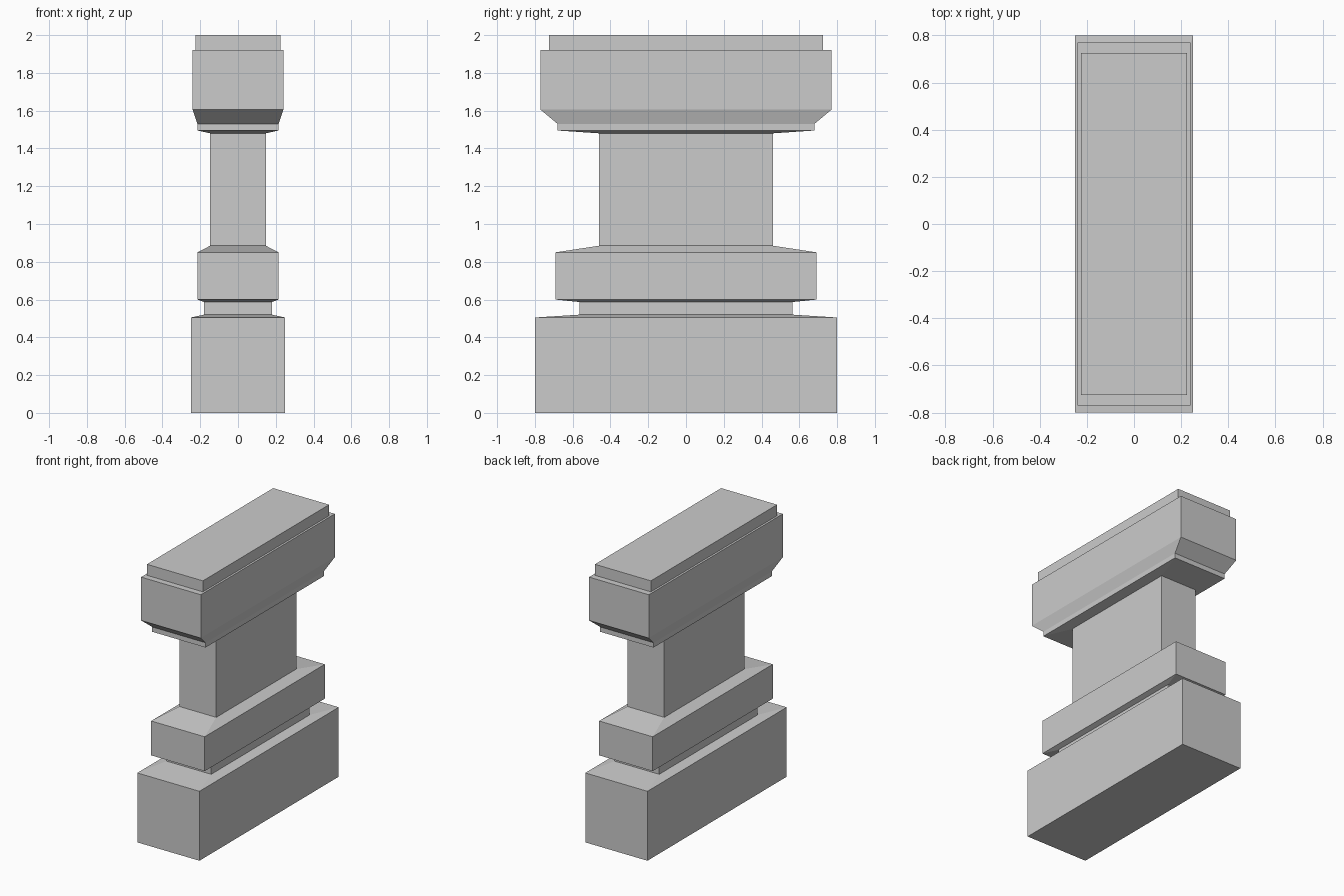
import bpy
import bmesh

if "Cube" in bpy.data.objects:
    bpy.data.objects.remove(bpy.data.objects["Cube"])

# Stepped pedestal outline: (half width x, half depth y, height z), bottom to top
PROFILE = [
    (0.25, 0.80, 0.0), (0.25, 0.80, 0.505),        # plinth
    (0.18, 0.565, 0.52), (0.18, 0.565, 0.587),     # recessed neck
    (0.215, 0.69, 0.60), (0.215, 0.69, 0.85),      # lower collar
    (0.147, 0.46, 0.885), (0.147, 0.46, 1.48),     # shaft
    (0.215, 0.68, 1.495), (0.215, 0.68, 1.53),     # upper lip
    (0.24, 0.77, 1.605), (0.24, 0.77, 1.92),       # capital
    (0.225, 0.725, 1.92), (0.225, 0.725, 2.0),     # top slab
]


def loft_rectangles(name, profile):
    bm = bmesh.new()
    rings = [[bm.verts.new((sx * x, sy * y, z))
              for sx, sy in ((-1, -1), (1, -1), (1, 1), (-1, 1))]
             for x, y, z in profile]
    for low, high in zip(rings, rings[1:]):
        for i in range(4):
            j = (i + 1) % 4
            bm.faces.new((low[i], low[j], high[j], high[i]))
    bm.faces.new(rings[0][::-1])
    bm.faces.new(rings[-1])
    bmesh.ops.recalc_face_normals(bm, faces=bm.faces)
    mesh = bpy.data.meshes.new(name)
    bm.to_mesh(mesh)
    bm.free()
    obj = bpy.data.objects.new(name, mesh)
    bpy.context.collection.objects.link(obj)
    return obj


loft_rectangles("pedestal", PROFILE)
